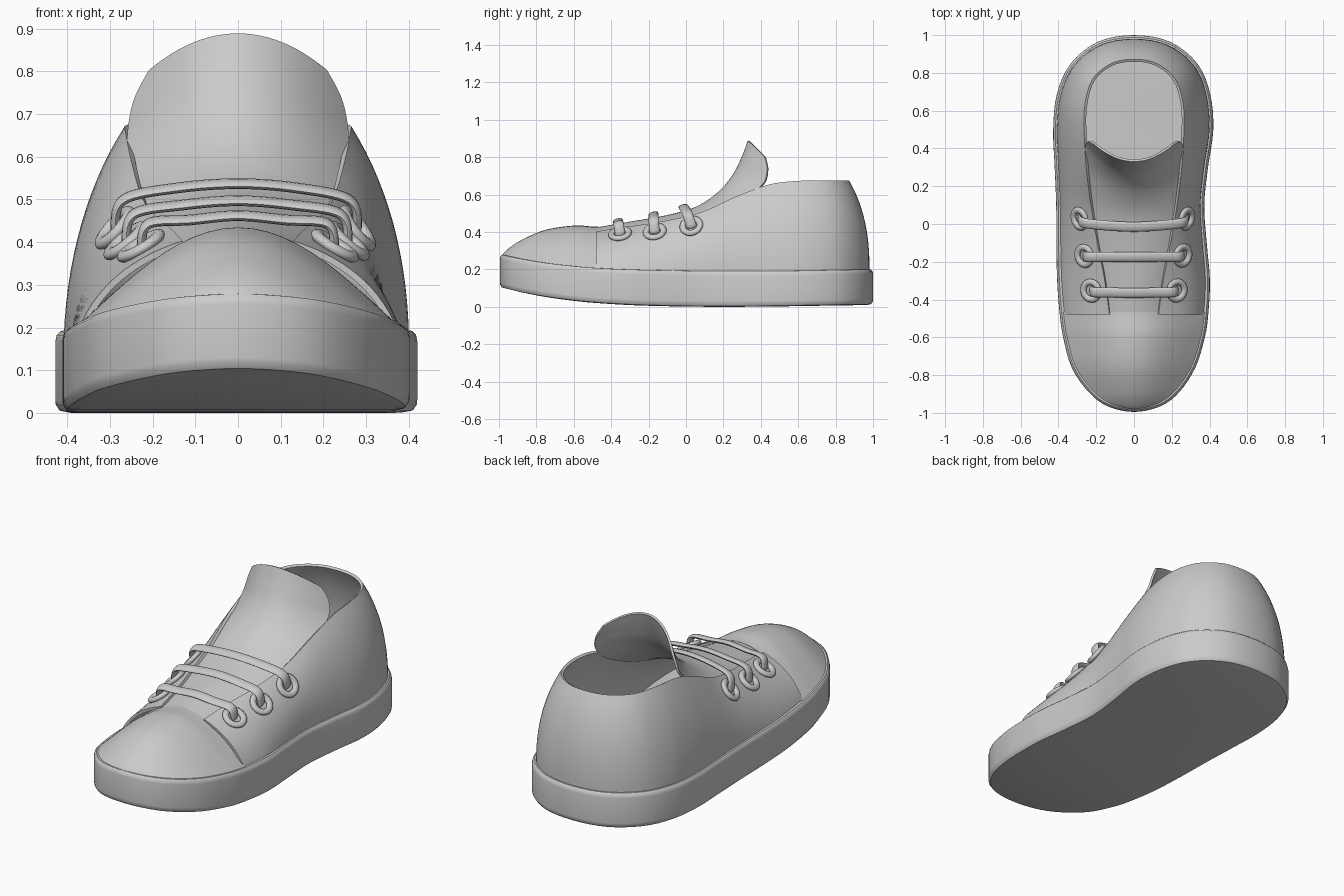
import bpy, bmesh, math
from mathutils import Vector, Matrix

if "Cube" in bpy.data.objects:
    bpy.data.objects.remove(bpy.data.objects["Cube"])


def cr(pts, t, closed=False):
    """Catmull-Rom through a list of tuples."""
    n = len(pts)
    i = math.floor(t) if closed else max(0, min(int(t), n - 2))
    f = t - i
    get = (lambda k: Vector(pts[k % n])) if closed else (lambda k: Vector(pts[max(0, min(k, n - 1))]))
    a, b, c, d = get(i - 1), get(i), get(i + 1), get(i + 2)
    return 0.5 * (2 * b + (c - a) * f + (2 * a - 5 * b + 4 * c - d) * f * f + (3 * b - a - 3 * c + d) * f ** 3)


def finish(name, bm, solid=0.0, angle=40):
    bmesh.ops.remove_doubles(bm, verts=bm.verts, dist=1e-5)
    bmesh.ops.recalc_face_normals(bm, faces=bm.faces)
    me = bpy.data.meshes.new(name)
    bm.to_mesh(me)
    bm.free()
    ob = bpy.data.objects.new(name, me)
    bpy.context.collection.objects.link(ob)
    bpy.ops.object.select_all(action='DESELECT')
    ob.select_set(True)
    bpy.context.view_layer.objects.active = ob
    if solid:
        mod = ob.modifiers.new("thickness", 'SOLIDIFY')
        mod.thickness = solid
        mod.offset = -1
        bpy.ops.object.modifier_apply(modifier=mod.name)
    bpy.ops.object.shade_smooth_by_angle(angle=math.radians(angle))
    return ob


def grid(rows, closed=False, caps=False):
    """Surface through rows of points; closed joins each row into a ring."""
    bm = bmesh.new()
    vs = [[bm.verts.new(p) for p in r] for r in rows]
    m = len(rows[0])
    for a, b in zip(vs, vs[1:]):
        for j in range(m if closed else m - 1):
            k = (j + 1) % m
            bm.faces.new((a[j], a[k], b[k], b[j]))
    if caps:
        bm.faces.new(vs[0])
        bm.faces.new(vs[-1])
    return bm, vs


# Outline stations toe to heel: right x, left x, y, sole top z, sole bottom z
ST = [(0, 0, -.995, .28, .10), (.14, .14, -.965, .272, .092), (.24, .24, -.89, .257, .075),
      (.325, .33, -.76, .236, .052), (.375, .375, -.6, .218, .031), (.393, .393, -.48, .208, .02),
      (.402, .407, -.3, .2, .009), (.385, .411, -.1, .195, .003), (.372, .412, .1, .192, 0),
      (.392, .42, .3, .191, 0), (.42, .428, .5, .192, .002), (.403, .408, .69, .195, .005),
      (.335, .335, .85, .198, .007), (.19, .19, .965, .2, .009), (0, 0, 1.0, .2, .01)]
LOOP = [(r, y, t, b) for r, l, y, t, b in ST] + [(-l, y, t, b) for r, l, y, t, b in ST[13:0:-1]]


def outline(s, inset=0.0):
    """x, y, sole top, sole bottom on the outline, moved inwards."""
    p = cr(LOOP, s, True)
    t = cr(LOOP, s + .02, True) - cr(LOOP, s - .02, True)
    n = Vector((t[1], -t[0])).normalized()
    return p[0] - n.x * inset, p[1] - n.y * inset, p[2], p[3]


# Sole: rings round the outline, with left and right joined across
N = 112
rings = []
for inset, top, dz in ((.03, 0, 0), (.01, 0, .004), (.001, 0, .018), (0, 0, .03), (0, 1, -.025),
                       (.003, 1, -.01), (.012, 1, -.001), (.03, 1, 0)):
    ring = []
    for i in range(N):
        x, y, zt, zb = outline(i * 28 / N, inset)
        ring.append((x, y, (zt if top else zb) + dz))
    rings.append(ring)
bm, vs = grid(rings, closed=True)
for r in (vs[0], vs[-1]):
    bm.faces.new((r[0], r[1], r[-1]))
    bm.faces.new((r[N // 2 - 1], r[N // 2], r[N // 2 + 1]))
    for i in range(1, N // 2 - 1):
        bm.faces.new((r[i], r[i + 1], r[N - i - 1], r[N - i]))
finish("sole", bm)

# Upper: wall from the sole outline to the opening edge, round the heel
EDGE = [(.13, -.48, .403), (.155, -.3, .43), (.19, -.12, .458), (.225, .08, .505), (.25, .27, .59),
        (.263, .45, .655), (.262, .62, .674), (.22, .765, .675), (.12, .85, .675), (0, .872, .675)]
EDGE += [(-x, y, z) for x, y, z in EDGE[8::-1]]


def wall(s, v):
    bx, by, zt, _ = outline(5 + s, .02)
    ox, oy, _, _ = outline(5 + s, -.02)
    base, top = Vector((bx, by, zt - .012)), cr(EDGE, s)
    out = Vector((ox - bx, oy - by, 0)).normalized()
    ctrl = (base + top) / 2 + out * .062 + Vector((0, 0, .045))
    return base * (1 - v) ** 2 + ctrl * 2 * v * (1 - v) + top * v * v


bm, _ = grid([[wall(s / 5, v / 14) for v in range(15)] for s in range(91)])
finish("upper", bm, .015)

# Toe cap: arched sections from the toe tip back to the seam
CREST = [(.275,), (.308,), (.356,), (.41,), (.434,), (.428,)]
rows = []
for k in range(42):
    s = k * 5.08 / 41
    (rx, y, zt, _), (lx, *_) = outline(s, .013), outline(28 - s, .013)
    if k == 0:
        rx = lx = 0
    zc = cr([Vector((c[0], 0)) for c in CREST], s)[0]
    row = []
    for j in range(33):
        u = -math.cos(math.pi * j / 32)
        row.append(((lx + rx) / 2 + (rx - lx) / 2 * u, y,
                    zt - .008 + (zc - zt + .008) * math.cos(u * math.pi / 2)))
    rows.append(row)
bm, _ = grid(rows)
finish("toe_cap", bm, .014)

# Tongue: y, z on the centre line, half width, edge sweep back, edge drop
TONGUE = [(-.5, .408, .14, 0, .04), (-.3, .443, .17, 0, .05), (-.1, .478, .205, 0, .05),
          (.06, .525, .235, .03, .055), (.18, .605, .25, .12, .045), (.26, .70, .25, .155, .05),
          (.31, .80, .235, .13, .07), (.342, .885, .2, .085, .085)]
rows = []
for k in range(43):
    y, z, w, dy, dz = cr(TONGUE, k / 6)
    rows.append([(w * u, y + dy * u * u, z - dz * u * u) for u in (j / 12 - 1 for j in range(25))])
bm, _ = grid(rows)
finish("tongue", bm, .012)


# Laces and eyelets: three rows, placed on the upper's surface
def eyelet(s, v):
    p = wall(s, v)
    n = (wall(s + .05, v) - wall(s - .05, v)).cross(wall(s, v + .02) - wall(s, v - .02)).normalized()
    if n.z < 0:
        n = -n
    return p, n


def ring(name, p, n):
    rot = n.to_track_quat('Z', 'Y')
    rows = []
    for i in range(33):
        a = i * math.tau / 32
        rows.append([p + rot @ Vector(((.047 + .017 * math.cos(b)) * math.cos(a),
                                       (.047 + .017 * math.cos(b)) * math.sin(a),
                                       .008 + .013 * math.sin(b)))
                     for b in (j * math.tau / 12 for j in range(12))])
    bm, _ = grid(rows, closed=True)
    finish(name, bm)


for k, (s, v, yc, zc) in enumerate(((.74, .77, -.365, .462), (1.72, .74, -.175, .497), (2.72, .75, -.015, .537))):
    (pr, nr), (pl, nl) = eyelet(s, v), eyelet(18 - s, v)
    ring(f"eyelet_right_{k + 1}", pr, nr)
    ring(f"eyelet_left_{k + 1}", pl, nl)

    def side(p, n):
        h = p + n * .045
        return [p - n * .012, p + n * .018 - Vector((p.x * .03, 0, 0)),
                Vector((h.x * .84, h.y * .6 + yc * .4, h.z * .45 + zc * .55)),
                Vector((p.x * .5, yc * .85 + p.y * .15, zc - .01))]
    path = side(pl, nl) + [Vector((0, yc, zc))] + side(pr, nr)[::-1]
    rows = []
    for i in range(65):
        t = i / 8
        c = cr(path, t)
        tan = (cr(path, min(t + .05, 8)) - cr(path, max(t - .05, 0))).normalized()
        wide = Vector((0, 1, .25))
        wide = (wide - tan * wide.dot(tan)).normalized()
        nor = tan.cross(wide)
        rows.append([c + wide * .027 * math.cos(a) + nor * .011 * math.sin(a)
                     for a in (j * math.tau / 12 for j in range(12))])
    bm, _ = grid(rows, closed=True, caps=True)
    finish(f"lace_{k + 1}", bm)
